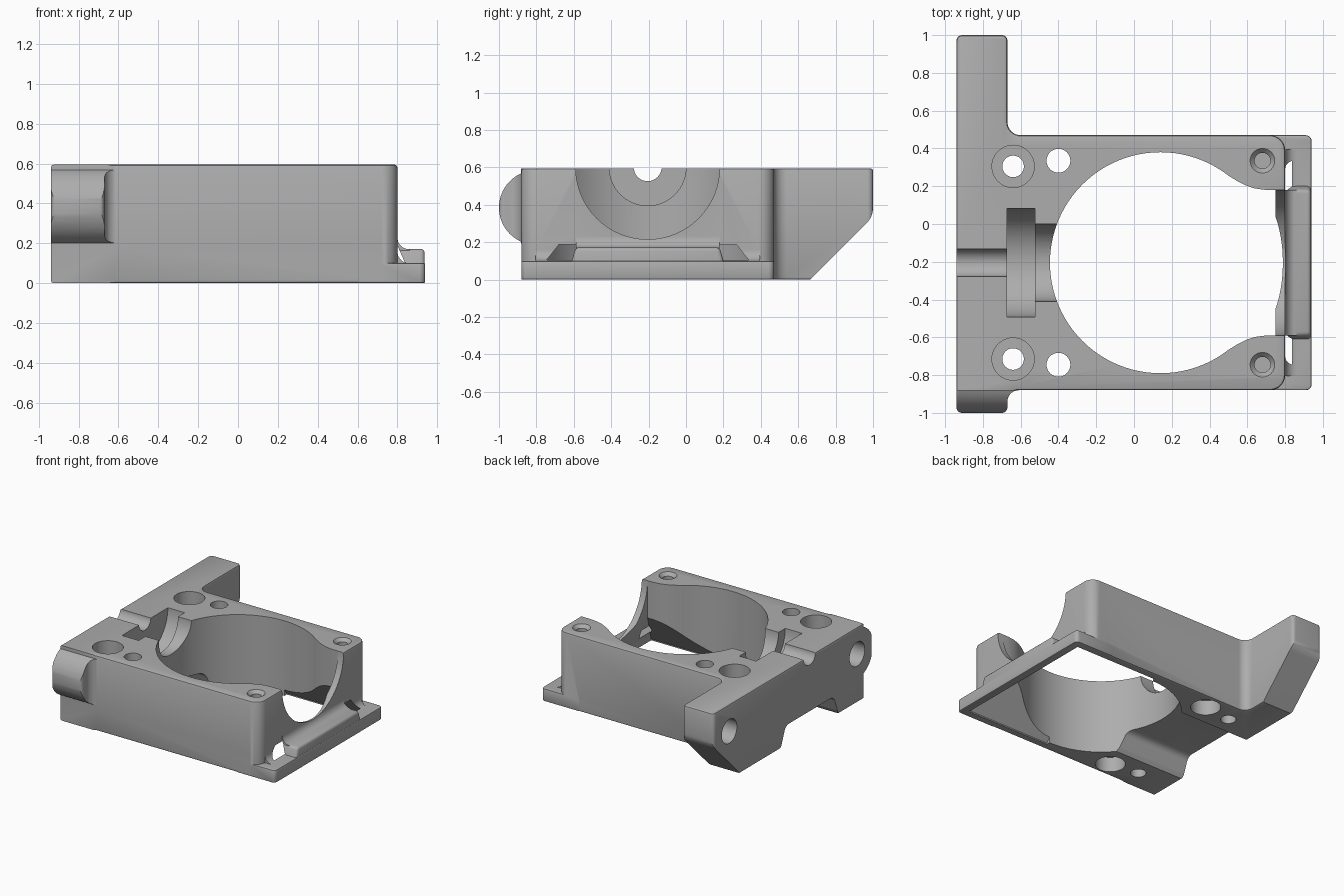
import bpy, bmesh
from math import pi, sin, cos, radians
from mathutils import Vector, Matrix

cube = bpy.data.objects.get("Cube")
if cube:
    bpy.data.objects.remove(cube, do_unlink=True)

MID = -0.205   # y of the symmetry line of the bores
TOP = 0.595

grey = bpy.data.materials.new("plain grey")
grey.use_nodes = True
grey.diffuse_color = (0.42, 0.42, 0.42, 1)
grey.node_tree.nodes["Principled BSDF"].inputs["Base Color"].default_value = (0.42, 0.42, 0.42, 1)


def add(name, bm):
    bmesh.ops.recalc_face_normals(bm, faces=bm.faces[:])
    mesh = bpy.data.meshes.new(name)
    bm.to_mesh(mesh)
    bm.free()
    mesh.materials.append(grey)
    ob = bpy.data.objects.new(name, mesh)
    bpy.context.collection.objects.link(ob)
    return ob


def apply(ob, mod):
    bpy.context.view_layer.objects.active = ob
    bpy.ops.object.modifier_apply(modifier=mod.name)


def bevel(ob, width, segments=2):
    mod = ob.modifiers.new("edge", "BEVEL")
    mod.width, mod.segments = width, segments
    mod.limit_method, mod.angle_limit = "ANGLE", radians(50)
    apply(ob, mod)
    return ob


def combine(ob, other, operation):
    mod = ob.modifiers.new("cut", "BOOLEAN")
    mod.operation, mod.solver, mod.object = operation, "EXACT", other
    apply(ob, mod)
    bpy.data.objects.remove(other, do_unlink=True)


def rounded(corners, steps=8):
    """Polygon from (a, b, radius) corners with filleted corners."""
    out = []
    for i, (a, b, r) in enumerate(corners):
        p = Vector((a, b))
        if r == 0:
            out.append(p)
            continue
        u = (Vector(corners[i - 1][:2]) - p).normalized()
        v = (Vector(corners[(i + 1) % len(corners)][:2]) - p).normalized()
        half = u.angle(v) / 2
        c = p + (u + v).normalized() * (r / sin(half))
        s, e = p + u * (r / (sin(half) / cos(half))) - c, p + v * (r / (sin(half) / cos(half))) - c
        turn = s.angle_signed(e)
        for k in range(steps + 1):
            t = -turn * k / steps
            out.append(c + Vector((s.x * cos(t) - s.y * sin(t), s.x * sin(t) + s.y * cos(t))))
    return out


def prism(name, points, axis, lo, hi):
    """Extrude a 2D outline along z (xy outline), x (yz outline) or y (xz outline)."""
    place = {"z": lambda a, b, h: (a, b, h), "x": lambda a, b, h: (h, a, b),
             "y": lambda a, b, h: (a, h, b)}[axis]
    bm = bmesh.new()
    rings = [[bm.verts.new(place(p[0], p[1], h)) for p in points] for h in (lo, hi)]
    n = len(points)
    bm.faces.new(rings[0])
    bm.faces.new(rings[1])
    for i in range(n):
        j = (i + 1) % n
        bm.faces.new((rings[0][i], rings[0][j], rings[1][j], rings[1][i]))
    return add(name, bm)


def cyl(name, a, b, r, axis, lo, hi, n=48, r2=None):
    bm = bmesh.new()
    bmesh.ops.create_cone(bm, cap_ends=True, segments=n, radius1=r,
                          radius2=r if r2 is None else r2, depth=hi - lo)
    m = (lo + hi) / 2
    if axis == "x":
        mat = Matrix.Translation((m, a, b)) @ Matrix.Rotation(pi / 2, 4, "Y")
    else:
        mat = Matrix.Translation((a, b, m))
    bmesh.ops.transform(bm, matrix=mat, verts=bm.verts[:])
    return add(name, bm)


def hull(name, points):
    bm = bmesh.new()
    for p in points:
        bm.verts.new(p)
    res = bmesh.ops.convex_hull(bm, input=bm.verts[:])
    bmesh.ops.dissolve_limit(bm, angle_limit=0.01, verts=bm.verts[:], edges=bm.edges[:])
    return add(name, bm)


# Main block, rear arm and front lug share one plan outline
plan = rounded([(-0.94, -1, 0.03), (-0.67, -1, 0.03), (-0.67, -0.88, 0.06), (0.8, -0.88, 0.08),
                (0.8, 0.47, 0.08), (-0.67, 0.47, 0.07), (-0.67, 1, 0.03), (-0.94, 1, 0.03)])
housing = bevel(prism("mount_housing", plan, "z", 0, TOP), 0.014)

# Side outline: round lug at the front, chamfered arm at the rear
lug = [(-0.8 - 0.2 * cos(t), 0.385 + 0.2 * sin(t))
       for t in [radians(-66 + 132 * k / 24) for k in range(25)]]
side = [(-0.88, -0.1), (-0.88, 0.18)] + lug + [(-0.88, 0.7), (1.1, 0.7)]
side += rounded([(1, 0.7, 0), (1, 0.335, 0.12), (0.665, 0, 0), (0.57, -0.1, 0)])
side.remove((1.1, 0.7))
combine(housing, prism("side_outline", side, "x", -1.1, 1.1), "INTERSECT")

# Low flange with a raised rib and fillets against the wall
flange = rounded([(0.6, -0.88, 0), (0.94, -0.88, 0.03), (0.94, 0.47, 0.03), (0.6, 0.47, 0)])
combine(housing, bevel(prism("flange", flange, "z", 0, 0.1), 0.008), "UNION")


def wall_fillet(z, r, half):
    arc = [(0.8 + r - r * sin(t), z + r - r * cos(t)) for t in [pi / 2 * k / 8 for k in range(9)]]
    outline = [(0.75, z - 0.02), (0.8 + r, z - 0.02)] + arc + [(0.75, z + r)]
    combine(housing, prism("wall_fillet", outline, "y", MID - half, MID + half), "UNION")


wall_fillet(0.1, 0.06, 0.6)
rib = hull("rib", [(x, MID + s * h, z) for x in (0.7, 0.937) for s in (-1, 1)
                   for h, z in ((0.415, 0.05), (0.405, 0.1), (0.385, 0.172))])
combine(housing, bevel(rib, 0.02, 3), "UNION")
wall_fillet(0.17, 0.06, 0.384)


def cut(ob):
    combine(housing, ob, "DIFFERENCE")


# Large vertical bore, its throat and the flared pocket below
cut(cyl("main_bore", 0.14, MID, 0.585, "z", -0.1, 0.8, 96))
throat = [(0.1, 0.5), (0.42, 0.513), (0.46, 0.487), (0.5, 0.461), (0.55, 0.43), (0.59, 0.41),
          (0.64, 0.393), (0.7, 0.385), (0.75, 0.385)]
outline = [(x, MID + h) for x, h in throat] + [(x, MID - h) for x, h in reversed(throat)]
lower = 0.21
cut(prism("throat", outline, "z", -0.1, 0.8))
levels = ((0.88, 0.615, -0.02), (0.88, 0.615, 0.01), (0.75, 0.5, 0.15), (0.75, 0.385, 0.3))
cut(hull("lower_pocket", [(x, MID + s * h, z) for x1, h, z in levels
                          for x in (0.14, x1) for s in (-1, 1)]))

# Horizontal bores along the shaft axis
for name, r, lo, hi in (("wall_notch", 0.385, 0.5, 1.2), ("bearing_seat", 0.205, -0.53, 0.1),
                        ("collar_seat", 0.288, -0.672, -0.525), ("shaft_slot", 0.074, -1.1, -0.6)):
    cut(cyl(name, MID, 0.6, r, "x", lo, hi, 64))

# Underside channel toward the closed end
channel = rounded([(MID - 0.4, -0.05, 0), (MID - 0.35, 0.03, 0.03), (MID - 0.3, 0.16, 0.06),
                   (MID + 0.3, 0.16, 0.06), (MID + 0.35, 0.03, 0.03), (MID + 0.4, -0.05, 0)])
cut(prism("under_channel", channel, "x", -1.1, 0))

# Screw holes, mirrored about the symmetry line
for s in (-1, 1):
    y = MID + s * 0.51
    cut(cyl("counterbore", -0.64, y, 0.112, "z", TOP - 0.12, 0.8))
    cut(cyl("through_hole", -0.64, y, 0.057, "z", -0.1, 0.8))
    y = MID + s * 0.54
    cut(cyl("side_hole", -0.4, y, 0.063, "z", -0.1, 0.8))
    cut(cyl("lower_counterbore", -0.4, y, 0.11, "z", -0.1, 0.12))
    cut(cyl("screw_hole", 0.68, y, 0.042, "z", 0.3, 0.8))
    cut(cyl("countersink", 0.68, y, 0.042, "z", TOP - 0.025, TOP + 0.001, 48, 0.066))

# Blind end holes in the arm and the lug
for y in (0.8, -0.8):
    cut(cyl("end_hole", y, 0.385, 0.095, "x", -1.1, -0.74))

for ob in bpy.context.selected_objects:
    ob.select_set(False)
housing.select_set(True)
bpy.context.view_layer.objects.active = housing
bpy.ops.object.shade_smooth_by_angle(angle=radians(30))
